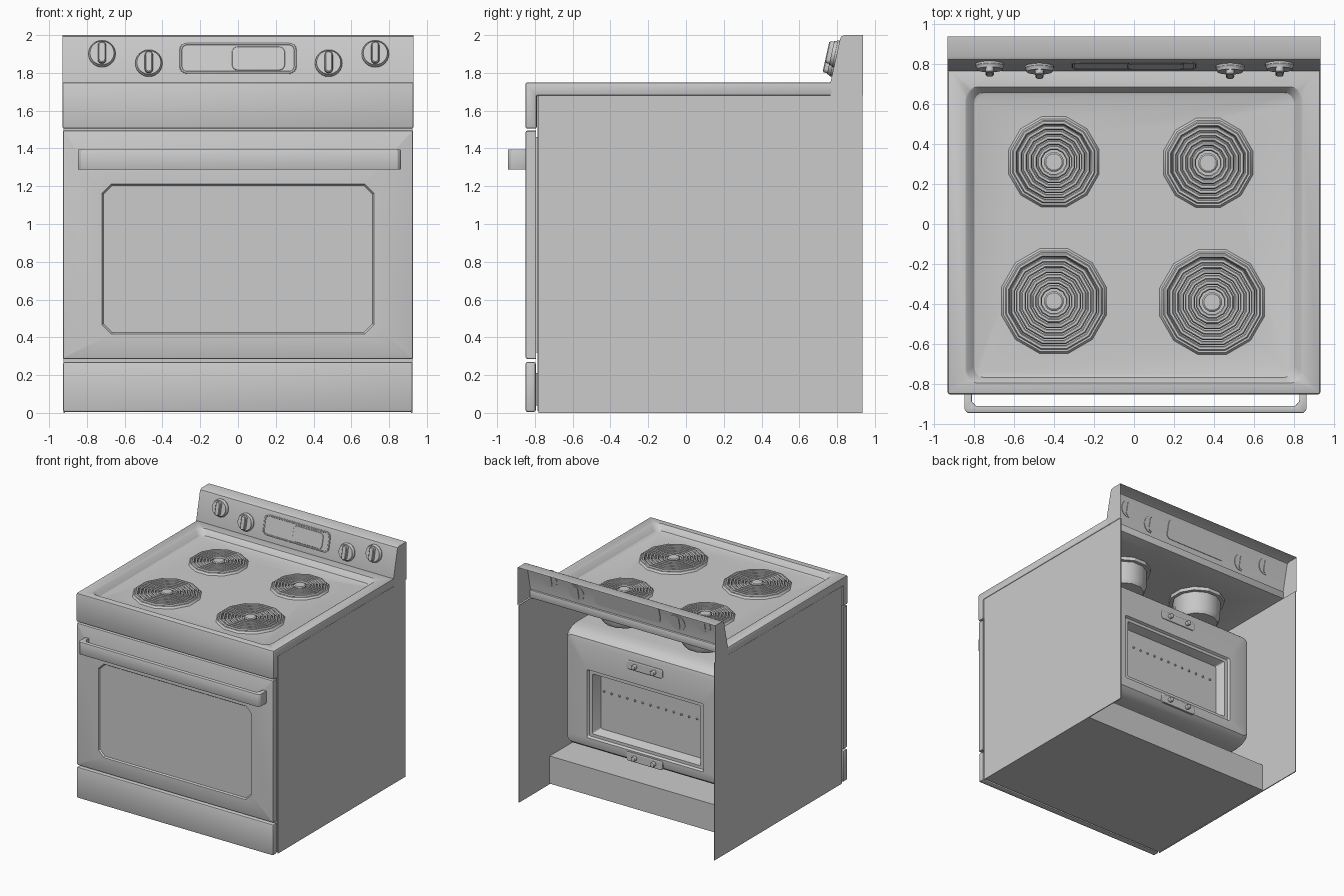
import bpy, bmesh
from math import sin, cos, pi, atan2

if "Cube" in bpy.data.objects:
    bpy.data.objects.remove(bpy.data.objects["Cube"])


def finish(o, bevel=0, seg=2):
    bpy.ops.object.select_all(action='DESELECT')
    o.select_set(True)
    bpy.context.view_layer.objects.active = o
    if bevel:
        m = o.modifiers.new("bevel", 'BEVEL')
        m.width, m.segments, m.limit_method = bevel, seg, 'ANGLE'
        bpy.ops.object.modifier_apply(modifier="bevel")
    bpy.ops.object.shade_smooth_by_angle(angle=0.5)
    return o


def to_object(name, bm):
    bmesh.ops.recalc_face_normals(bm, faces=bm.faces)
    me = bpy.data.meshes.new(name)
    bm.to_mesh(me)
    bm.free()
    o = bpy.data.objects.new(name, me)
    bpy.context.collection.objects.link(o)
    return o


def loft(name, loops, cap_start=True, cap_end=True, bevel=0):
    bm = bmesh.new()
    rows = [[bm.verts.new(p) for p in lp] for lp in loops]
    n = len(rows[0])
    for a, b in zip(rows, rows[1:]):
        for i in range(n):
            j = (i + 1) % n
            bm.faces.new((a[i], a[j], b[j], b[i]))
    if cap_start:
        bm.faces.new(rows[0])
    if cap_end:
        bm.faces.new(rows[-1])
    return finish(to_object(name, bm), bevel)


def rrect(hx, hy, r, n=4):
    pts = []
    for k, (sx, sy) in enumerate([(1, 1), (-1, 1), (-1, -1), (1, -1)]):
        for i in range(n + 1):
            a = (k + i / n) * pi / 2
            pts.append((sx * (hx - r) + r * cos(a), sy * (hy - r) + r * sin(a)))
    return pts


def flat(pts, z, cx=0, cy=0):
    return [(cx + u, cy + v, z) for u, v in pts]


def upright(pts, y, cz):
    return [(u, y, cz + v) for u, v in pts]


def circle(r, n, off=0):
    return [(r * cos(2 * pi * i / n + off), r * sin(2 * pi * i / n + off)) for i in range(n)]


def box(name, x0, x1, y0, y1, z0, z1, bevel=0):
    base = [(x0, y0), (x1, y0), (x1, y1), (x0, y1)]
    return loft(name, [flat(base, z0), flat(base, z1)], bevel=bevel)


def prism_x(name, prof, x0, x1, bevel=0):
    return loft(name, [[(x, y, z) for y, z in prof] for x in (x0, x1)], bevel=bevel)


def cut(o, cutter):
    m = o.modifiers.new("cut", 'BOOLEAN')
    m.operation, m.object, m.solver = 'DIFFERENCE', cutter, 'EXACT'
    bpy.context.view_layer.objects.active = o
    bpy.ops.object.modifier_apply(modifier="cut")
    bpy.data.objects.remove(cutter)


# cabinet: side sheets, front frame, lower box
for s, n in ((-1, "left"), (1, "right")):
    x = sorted((s * 0.917, s * 0.925))
    box(n + "_side_panel", x[0], x[1], -0.78, 0.935, 0, 1.68)
box("front_frame", -0.917, 0.917, -0.785, -0.765, 0.01, 1.68)
box("lower_box", -0.917, 0.917, -0.77, 0.525, 0.005, 0.24)

# drawer front with its inner panel
box("drawer_front", -0.927, 0.925, -0.85, -0.795, 0.005, 0.27, 0.012)
box("drawer_inner", -0.9, 0.9, -0.8, -0.78, 0.04, 0.21)

# oven door with window
DZ, WZ = 0.89, 0.815
loft("oven_door", [
    upright(rrect(0.926, 0.605, 0.004, 1), -0.795, DZ),
    upright(rrect(0.926, 0.605, 0.004, 1), -0.838, DZ),
    upright(rrect(0.923, 0.602, 0.004, 1), -0.846, DZ),
    upright(rrect(0.914, 0.593, 0.004, 1), -0.85, DZ),
    upright(rrect(0.72, 0.398, 0.05, 1), -0.85, WZ),
    upright(rrect(0.712, 0.39, 0.047, 1), -0.838, WZ),
    upright(rrect(0.709, 0.387, 0.046, 1), -0.838, WZ)])
box("door_inner", -0.9, 0.9, -0.8, -0.78, 0.32, 1.46)

# door handle: bent flat bar
bar = [(-0.847, -0.845), (-0.847, -0.925), (-0.83, -0.943), (0.845, -0.943), (0.862, -0.925),
       (0.862, -0.845), (0.825, -0.845), (0.825, -0.885), (0.805, -0.908), (-0.79, -0.908),
       (-0.81, -0.885), (-0.81, -0.845)]
loft("door_handle", [flat(bar, 1.288), flat(bar, 1.394)], bevel=0.003)

# cooktop with front apron and sunken basin
top = prism_x("cooktop", [(0.78, 1.68), (0.78, 1.75), (-0.85, 1.75), (-0.85, 1.505),
                          (-0.79, 1.505), (-0.79, 1.68)], -0.93, 0.93, 0.01)
cut(top, loft("basin_cutter", [
    flat(rrect(0.785, 0.70, 0.05), 1.70, 0, -0.055),
    flat(rrect(0.80, 0.712, 0.055), 1.705, 0, -0.055),
    flat(rrect(0.832, 0.735, 0.06), 1.745, 0, -0.055),
    flat(rrect(0.84, 0.74, 0.06), 1.75, 0, -0.055),
    flat(rrect(0.86, 0.75, 0.06), 1.77, 0, -0.055)]))

# burners: drip pan, coil rings, hub
burners = [("rear_left", -0.40, 0.31, 0.235), ("rear_right", 0.37, 0.305, 0.232),
           ("front_left", -0.40, -0.385, 0.272), ("front_right", 0.39, -0.39, 0.272)]
OFF = pi / 12
for n, x, y, R in burners:
    hole = circle(R - 0.03, 12, OFF)
    cut(top, loft("hole_cutter", [flat(hole, 1.6, x, y), flat(hole, 1.8, x, y)]))
    prof = [(R, 1.699), (R - 0.012, 1.716), (R - 0.028, 1.716), (R - 0.04, 1.695),
            (R - 0.045, 1.50), (R - 0.065, 1.465)]
    loft(n + "_drip_pan", [flat(circle(r, 12, OFF), z, x, y) for r, z in prof], cap_start=False)
    flange = [(R - 0.038, 1.65), (R - 0.01, 1.65), (R - 0.01, 1.685), (R - 0.038, 1.685)]
    loft(n + "_flange", [flat(circle(r, 12, OFF), z, x, y) for r, z in flange + flange[:1]],
         False, False)
    count = round((R - 0.11) / 0.027)
    for i in range(count + 1):
        r = 0.073 + i * (R - 0.033 - 0.073) / count
        bpy.ops.mesh.primitive_torus_add(location=(x, y, 1.717), rotation=(0, 0, OFF),
                                         major_segments=12, minor_segments=6,
                                         major_radius=r, minor_radius=0.0115)
        bpy.context.object.name = f"{n}_coil_{i}"
        finish(bpy.context.object)
    loft(n + "_hub", [flat(circle(r, 12, OFF), z, x, y)
                      for r, z in ((0.05, 1.69), (0.05, 1.722), (0.042, 1.728))])
finish(top)

# backguard: shell left open at the back and underneath
SLOPE = 0.05 / 0.225
guard = prism_x("backguard", [(0.765, 1.68), (0.765, 1.75), (0.815, 1.975), (0.821, 1.992),
                              (0.837, 2.0), (0.937, 2.0), (0.937, 1.68)], -0.93, 0.93)
bm = bmesh.new()
bm.from_mesh(guard.data)
bmesh.ops.delete(bm, geom=[f for f in bm.faces if f.normal.y > 0.9 or f.normal.z < -0.9],
                 context='FACES_ONLY')
bm.to_mesh(guard.data)
bm.free()


def mount(o, x, z):
    o.location = (x, 0.765 + (z - 1.75) * SLOPE, z)
    o.rotation_euler = (atan2(1, SLOPE), 0, 0)


# control knobs: dial, grip and the mount behind the sheet
for i, (x, z) in enumerate([(-0.72, 1.90), (-0.472, 1.85), (0.48, 1.85), (0.727, 1.90)]):
    mount(loft(f"knob_dial_{i}", [flat(circle(r, 24), h) for r, h in
               ((0.072, -0.005), (0.072, 0.01), (0.066, 0.018), (0.064, 0.028))]), x, z)
    mount(loft(f"knob_grip_{i}", [flat(rrect(a, b, a * 0.98), h) for a, b, h in
               ((0.022, 0.06, 0.025), (0.02, 0.058, 0.048), (0.015, 0.052, 0.053))]), x, z)
    mount(loft(f"knob_mount_{i}", [flat(rrect(0.022, 0.06, 0.021), h) for h in (-0.01, 0)]), x, z)

# display with small raised screen
mount(loft("display", [flat(rrect(0.31 - d, 0.085 - d, 0.04 - d), h) for d, h in
           ((0, -0.006), (0, 0.004), (0.004, 0.007), (0.012, 0.007), (0.014, 0.005))]), 0, 1.877)
mount(loft("display_screen", [flat(rrect(0.14 - d, 0.064 - d, 0.03 - d), h) for d, h in
           ((0, 0), (0, 0.006), (0.002, 0.008))]), 0.108, 1.875)

# oven body with recessed back panel
OZ, PZ = 0.885, 0.795
loft("oven_body", [
    upright(rrect(0.775, 0.505, 0.05), -0.77, OZ),
    upright(rrect(0.775, 0.505, 0.05), 0.38, OZ),
    upright(rrect(0.772, 0.498, 0.05), 0.45, OZ),
    upright(rrect(0.762, 0.482, 0.05), 0.505, OZ),
    upright(rrect(0.74, 0.455, 0.045), 0.54, OZ),
    upright(rrect(0.70, 0.42, 0.04), 0.55, OZ),
    upright(rrect(0.55, 0.29, 0.012), 0.55, PZ),
    upright(rrect(0.54, 0.28, 0.012), 0.53, PZ),
    upright(rrect(0.51, 0.255, 0.012), 0.53, PZ),
    upright(rrect(0.485, 0.235, 0.012), 0.45, PZ)])

# row of studs in the recess
for i in range(13):
    loft(f"stud_{i}", [[(-0.42 + i * 0.073 + u, y, 0.885 + v) for u, v in circle(r, 8)]
                       for r, y in ((0.009, 0.445), (0.009, 0.456), (0.005, 0.46))])

# heating element brackets with two bolts each
for n, z in (("upper", 1.235), ("lower", 0.455)):
    loft(n + "_bracket", [upright(rrect(a, b, b * 0.5), y, z) for a, b, y in
                          ((0.17, 0.037, 0.54), (0.17, 0.037, 0.556), (0.164, 0.031, 0.56))])
    for s in (-1, 1):
        loft(f"{n}_bolt_{s}", [[(s * 0.09 + u, y, z + v) for u, v in circle(0.02, 12)]
                               for y in (0.555, 0.59)], bevel=0.004)
